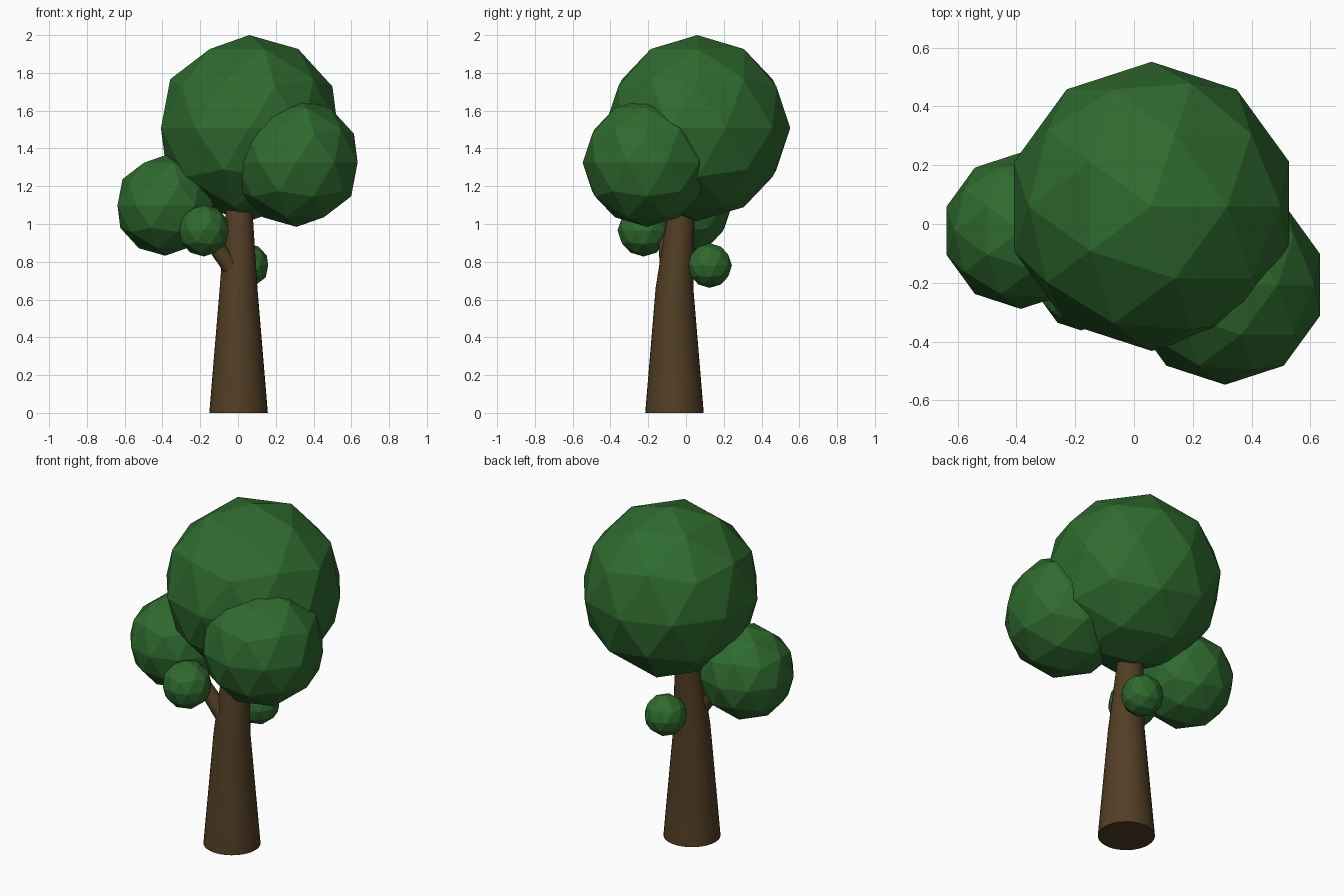
import bpy, bmesh, math
from mathutils import Vector

if "Cube" in bpy.data.objects:
    bpy.data.objects.remove(bpy.data.objects["Cube"])


def material(name, color):
    m = bpy.data.materials.new(name)
    m.diffuse_color = color
    m.use_nodes = True
    m.node_tree.nodes["Principled BSDF"].inputs["Base Color"].default_value = m.diffuse_color
    return m


leaf = material("leaf_green", (0.028, 0.145, 0.028, 1))
bark = material("bark_brown", (0.085, 0.048, 0.018, 1))


def foliage(name, center, radius):
    bpy.ops.mesh.primitive_ico_sphere_add(subdivisions=2, radius=radius, location=center)
    ob = bpy.context.object
    ob.name = name
    ob.data.materials.append(leaf)


def limb(name, stations, sides, level):
    """Loft circles (x, y, z, radius); rings are level or square to the path."""
    bm = bmesh.new()
    axis = Vector(stations[-1][:3]) - Vector(stations[0][:3])
    turn = Vector((0, 0, 1)).rotation_difference(Vector((0, 0, 1)) if level else axis)
    rings = []
    for x, y, z, r in stations:
        rings.append([bm.verts.new(Vector((x, y, z)) + turn @ Vector(
            (r * math.cos(math.tau * i / sides), r * math.sin(math.tau * i / sides), 0)))
            for i in range(sides)])
    for a, b in zip(rings, rings[1:]):
        for i in range(sides):
            j = (i + 1) % sides
            bm.faces.new((a[i], a[j], b[j], b[i]))
    bm.faces.new(rings[0][::-1])
    bm.faces.new(rings[-1])
    me = bpy.data.meshes.new(name)
    bm.to_mesh(me)
    bm.free()
    me.materials.append(bark)
    ob = bpy.data.objects.new(name, me)
    bpy.context.collection.objects.link(ob)
    bpy.ops.object.select_all(action='DESELECT')
    ob.select_set(True)
    bpy.context.view_layer.objects.active = ob
    bpy.ops.object.shade_smooth_by_angle(angle=math.radians(40))


# Trunk: straight taper, then a slight backward lean into the crown
limb("trunk", [(0.003, -0.061, 0, 0.155), (0.003, -0.061, 0.66, 0.1),
               (0.006, -0.027, 1.05, 0.072), (0.008, -0.01, 1.2, 0.06)], 32, True)

# Side branch reaching into the left foliage
limb("side_branch", [(-0.035, -0.09, 0.77, 0.048), (-0.22, -0.12, 1.02, 0.035)], 16, False)

# Faceted foliage clumps
foliage("crown_main", (0.06, 0.06, 1.508), 0.492)
foliage("crown_front_right", (0.31, -0.207, 1.325), 0.34)
foliage("crown_left", (-0.385, -0.023, 1.098), 0.266)
foliage("clump_front_left", (-0.18, -0.225, 0.965), 0.137)
foliage("clump_back", (0.047, 0.125, 0.78), 0.118)
